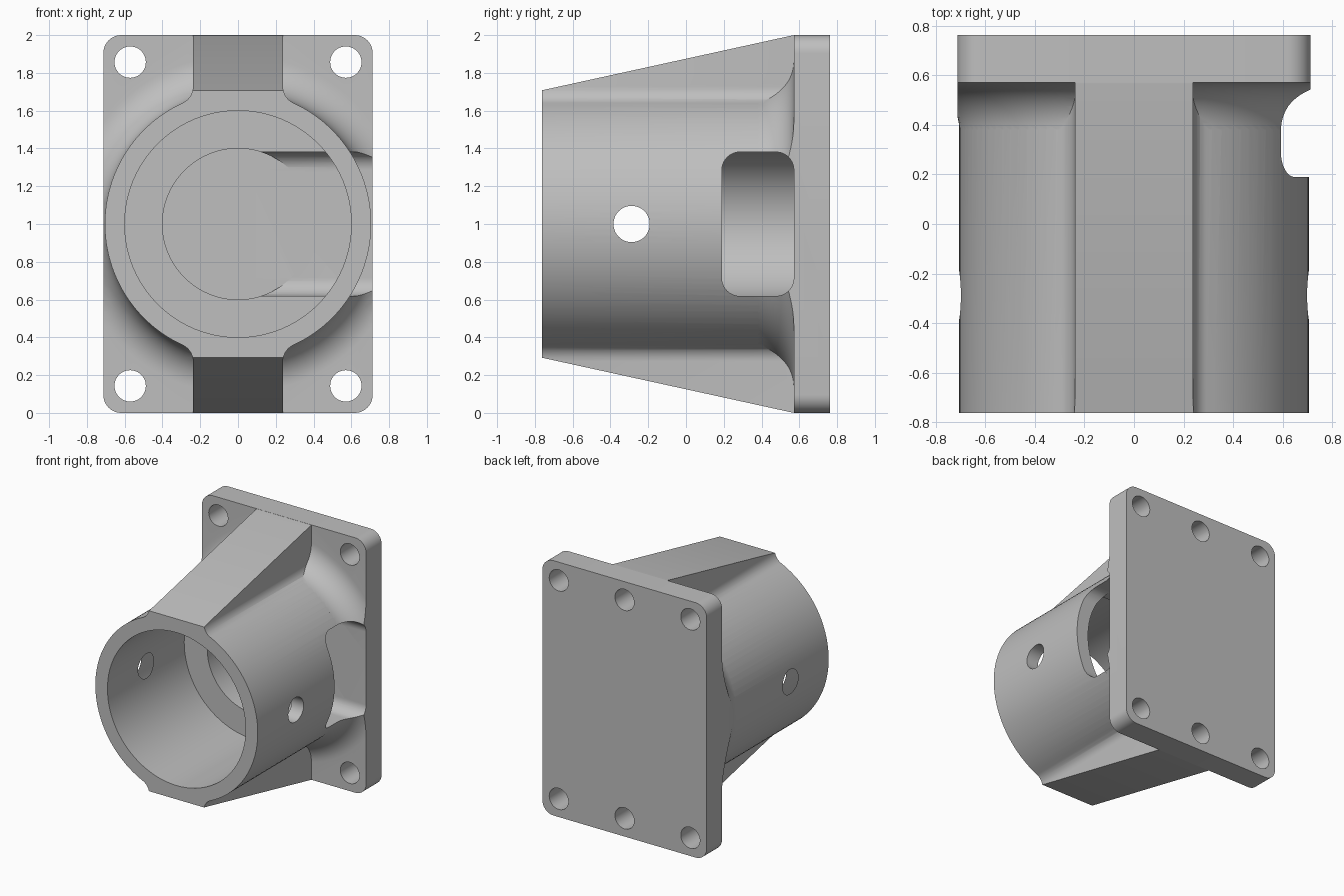
import bpy, bmesh
from math import sin, cos, pi, sqrt, atan2, radians
from mathutils import Matrix

cube = bpy.data.objects.get("Cube")
if cube:
    bpy.data.objects.remove(cube)

# Main sizes (built around the bore axis, lifted to the ground at the end)
HALF_W, HALF_H = 0.713, 1.0
FRONT, FLANGE, BACK = -0.762, 0.571, 0.762
TUBE_R, BORE_R, POCKET_R = 0.705, 0.6, 0.4
LEDGE = 0.19
RIB, BLEND, FILLET = 0.238, 0.095, 0.19


def new_object(name, bm):
    bmesh.ops.recalc_face_normals(bm, faces=bm.faces)
    mesh = bpy.data.meshes.new(name)
    bm.to_mesh(mesh)
    bm.free()
    obj = bpy.data.objects.new(name, mesh)
    bpy.context.collection.objects.link(obj)
    return obj


def prism_bm(points, axis, start, end):
    """Extrude a 2D outline along x (points are y, z) or y (points are x, z)."""
    bm = bmesh.new()

    def place(u, w, t):
        return (t, u, w) if axis == "x" else (u, t, w)

    rings = [[bm.verts.new(place(u, w, t)) for u, w in points] for t in (start, end)]
    n = len(points)
    for ring in rings:
        bm.faces.new(ring)
    for i in range(n):
        j = (i + 1) % n
        bm.faces.new((rings[0][i], rings[0][j], rings[1][j], rings[1][i]))
    return bm


def prism(name, points, axis, start, end):
    return new_object(name, prism_bm(points, axis, start, end))


def arc(cx, cy, r, a0, a1, n):
    return [(cx + r * cos(a0 + (a1 - a0) * i / n), cy + r * sin(a0 + (a1 - a0) * i / n))
            for i in range(n + 1)]


def circle(cx, cy, r, n=48):
    return arc(cx, cy, r, 0, 2 * pi, n)[:-1]


def rounded_rect(u0, u1, w0, w1, r, round_left=True):
    pts = arc(u1 - r, w1 - r, r, 0, pi / 2, 10)
    if round_left:
        pts += arc(u0 + r, w1 - r, r, pi / 2, pi, 10)
        pts += arc(u0 + r, w0 + r, r, pi, 1.5 * pi, 10)
    else:
        pts += [(u0, w1), (u0, w0)]
    return pts + arc(u1 - r, w0 + r, r, 1.5 * pi, 2 * pi, 10)


def combine(target, tool, operation):
    mod = target.modifiers.new("combine", "BOOLEAN")
    mod.operation, mod.object, mod.solver = operation, tool, "EXACT"
    bpy.ops.object.select_all(action="DESELECT")
    bpy.context.view_layer.objects.active = target
    target.select_set(True)
    bpy.ops.object.modifier_apply(modifier=mod.name)
    bpy.data.objects.remove(tool)


# Tube with upper and lower ribs, blended by concave arcs
bx = RIB + BLEND
bz = sqrt((TUBE_R + BLEND) ** 2 - bx ** 2)
ang = atan2(bz, bx)
quarter = arc(0, 0, TUBE_R, 0, ang, 24)
quarter += arc(bx, bz, BLEND, ang - pi, -pi, 10)[1:] + [(RIB, 1.1)]
upper = quarter + [(-x, z) for x, z in reversed(quarter)]
outline = upper + [(-x, -z) for x, z in upper[1:-1]]
bm = prism_bm(outline, "y", FRONT, FLANGE + 0.05)

# Slope the ribs down towards the front, level inside the flange
slope = (HALF_H - 0.708) / (FLANGE - FRONT)
for s in (1, -1):
    for point, normal in (((0, FLANGE, s * HALF_H), (0, -slope, s)),
                          ((0, FLANGE, s * 0.999), (0, 0, s))):
        bmesh.ops.bisect_plane(bm, geom=bm.verts[:] + bm.edges[:] + bm.faces[:],
                               plane_co=point, plane_no=normal, clear_outer=True)
        bmesh.ops.holes_fill(bm, edges=[e for e in bm.edges if e.is_boundary], sides=0)
body = new_object("bearing_housing", bm)

# Flared fillet between the tube and the flange, trimmed to the flange width
profile = [(0.69, FLANGE - FILLET - 0.02)]
profile += arc(TUBE_R + FILLET, FLANGE - FILLET, FILLET, pi, pi / 2, 12)
profile += [(TUBE_R + FILLET, FLANGE + 0.05)]
bm = bmesh.new()
steps = 96
rings = [[bm.verts.new((r * cos(2 * pi * k / steps), y, r * sin(2 * pi * k / steps)))
          for k in range(steps)] for r, y in profile]
for a, b in zip(rings, rings[1:]):
    for k in range(steps):
        m = (k + 1) % steps
        bm.faces.new((a[k], a[m], b[m], b[k]))
bm.faces.new(rings[0])
bm.faces.new(rings[-1])
flare = new_object("flare", bm)
w = HALF_W - 0.001
combine(flare, prism("trim", [(-w, -1), (w, -1), (w, 1), (-w, 1)], "y", 0, 1), "INTERSECT")
combine(body, flare, "UNION")

# Mounting flange with rounded corners
combine(body, prism("flange", rounded_rect(-HALF_W, HALF_W, -HALF_H, HALF_H, BLEND),
                    "y", FLANGE, BACK), "UNION")

# Stepped bore
combine(body, prism("bore", circle(0, 0, BORE_R, 96), "y", -1, LEDGE), "DIFFERENCE")
combine(body, prism("pocket", circle(0, 0, POCKET_R, 96), "y", 0, FLANGE), "DIFFERENCE")

# Side window: rounded through the wall, open to the bore ledge inside
combine(body, prism("window", rounded_rect(LEDGE, FLANGE, -0.381, 0.381, BLEND),
                    "x", 0.05, 1), "DIFFERENCE")
inner = prism("inner_window", rounded_rect(LEDGE - 0.01, FLANGE, -0.381, 0.381, BLEND, False),
              "x", 0.05, 1)
combine(inner, prism("limit", circle(0, 0, BORE_R, 96), "y", 0, 1), "INTERSECT")
combine(body, inner, "DIFFERENCE")

# Cross hole through both walls
combine(body, prism("cross_hole", circle(-0.288, 0, 0.096), "x", -1, 1), "DIFFERENCE")

# Flange holes: through at the corners, blind behind the ribs
for z in (-0.857, 0.857):
    for x in (-0.571, 0, 0.571):
        depth = 0.47 if x == 0 else 0.4
        combine(body, prism("bolt_hole", circle(x, z, 0.083), "y", depth, 1), "DIFFERENCE")

# Stand on the ground, colour and shade
body.data.transform(Matrix.Translation((0, 0, HALF_H)))
grey = bpy.data.materials.new("light_grey")
grey.use_nodes = True
colour = (0.52, 0.52, 0.52, 1)
grey.diffuse_color = colour
grey.node_tree.nodes["Principled BSDF"].inputs["Base Color"].default_value = colour
body.data.materials.clear()
body.data.materials.append(grey)
for poly in body.data.polygons:
    poly.material_index = 0
bpy.context.view_layer.objects.active = body
body.select_set(True)
bpy.ops.object.shade_smooth_by_angle(angle=radians(25))
